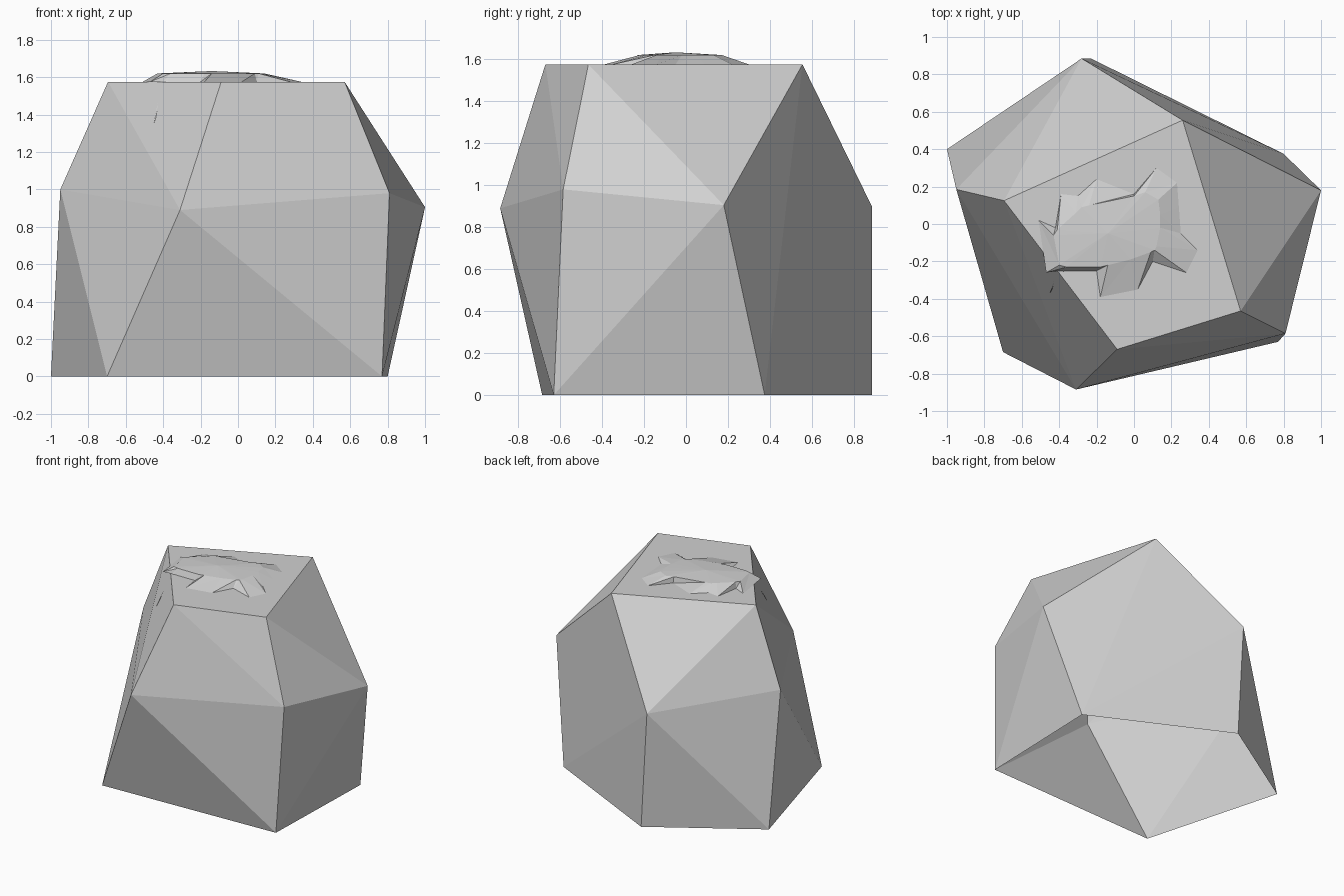
import bpy
import bmesh

cube = bpy.data.objects.get("Cube")
if cube:
    bpy.data.objects.remove(cube, do_unlink=True)

# Single stone colour
grey = bpy.data.materials.new("stone_grey")
grey.use_nodes = True
colour = (0.64, 0.64, 0.64, 1)
grey.diffuse_color = colour
grey.node_tree.nodes["Principled BSDF"].inputs["Base Color"].default_value = colour

TOP = 1.575


def add_object(name, bm):
    mesh = bpy.data.meshes.new(name)
    bm.to_mesh(mesh)
    bm.free()
    mesh.materials.append(grey)
    obj = bpy.data.objects.new(name, mesh)
    bpy.context.collection.objects.link(obj)
    return obj


# Boulder: convex shell around three rings of corners, open underneath
base_ring = [(0.77, -0.63), (-0.70, -0.685), (-1.0, 0.40), (-0.23, 0.885), (0.80, 0.375)]
middle_ring = [(0.81, -0.585, 0.98), (-0.31, -0.885, 0.89), (-0.95, 0.185, 1.0),
               (-0.28, 0.885, 0.90), (1.0, 0.18, 0.905)]
top_ring = [(0.57, -0.465), (-0.09, -0.67), (-0.695, 0.125), (0.26, 0.555)]

bm = bmesh.new()
for x, y in base_ring:
    bm.verts.new((x, y, 0))
for corner in middle_ring:
    bm.verts.new(corner)
for x, y in top_ring:
    bm.verts.new((x, y, TOP))
bmesh.ops.convex_hull(bm, input=bm.verts[:])
underside = [f for f in bm.faces if all(v.co.z < 0.001 for v in f.verts)]
bmesh.ops.delete(bm, geom=underside, context="FACES")
bmesh.ops.recalc_face_normals(bm, faces=bm.faces[:])
add_object("boulder", bm)

# Rough crust on the top: ragged rim joined to a low raised plateau
# Each spoke is rim x, rim y, plateau x, plateau y
spokes = [
    (0.34, -0.14, 0.12, -0.12), (0.25, -0.05, 0.14, -0.02),
    (0.24, 0.09, 0.14, 0.05), (0.23, 0.22, 0.13, 0.13),
    (0.12, 0.30, 0.06, 0.17), (0.00, 0.16, 0.00, 0.15),
    (-0.20, 0.24, -0.24, 0.10), (-0.30, 0.15, -0.28, 0.09),
    (-0.39, 0.16, -0.31, 0.06), (-0.42, -0.02, -0.41, -0.03),
    (-0.51, 0.02, -0.43, -0.06), (-0.47, -0.26, -0.40, -0.22),
    (-0.40, -0.25, -0.36, -0.23), (-0.20, -0.25, -0.18, -0.23),
    (-0.18, -0.39, -0.14, -0.22), (0.02, -0.35, -0.02, -0.19),
    (0.10, -0.20, 0.09, -0.15), (0.28, -0.26, 0.11, -0.14),
]
bm = bmesh.new()
rim = [bm.verts.new((s[0], s[1], TOP)) for s in spokes]
plateau = [bm.verts.new((s[2], s[3], TOP + 0.045)) for s in spokes]
centre = bm.verts.new((-0.14, -0.05, TOP + 0.058))
for i in range(len(spokes)):
    j = (i + 1) % len(spokes)
    bm.faces.new((rim[i], rim[j], plateau[j]))
    bm.faces.new((rim[i], plateau[j], plateau[i]))
    bm.faces.new((plateau[i], plateau[j], centre))

# Thin splinter hanging over the edge
tip = bm.verts.new((-0.45, -0.37, 1.35))
bm.faces.new((tip, rim[12], plateau[12]))
bm.faces.new((tip, plateau[12], plateau[11]))
bm.faces.new((tip, plateau[11], rim[12]))
add_object("top_crust", bm)
